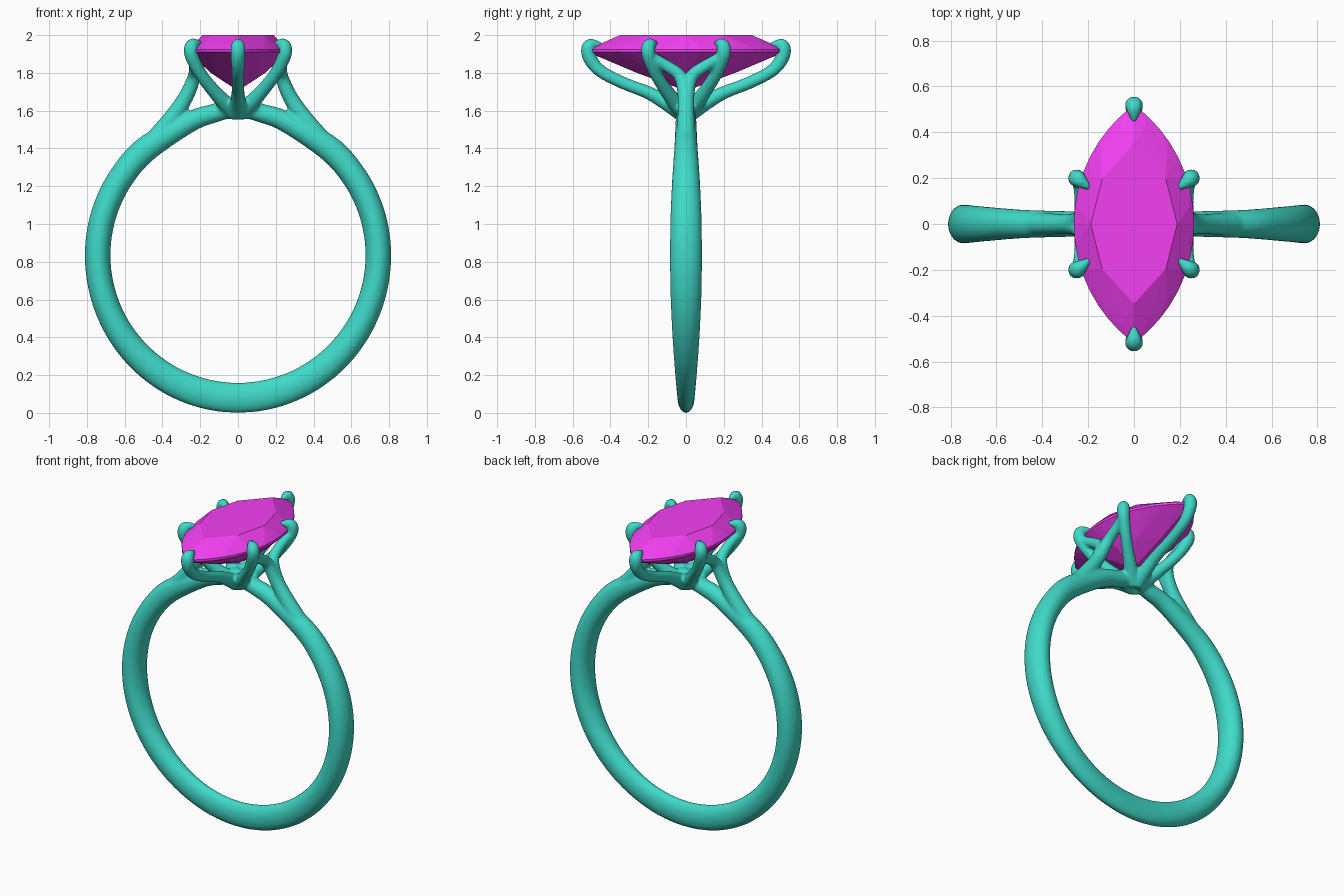
import bpy, bmesh
from math import sin, cos, pi, radians, sqrt, asin
from mathutils import Vector

if "Cube" in bpy.data.objects:
    bpy.data.objects.remove(bpy.data.objects["Cube"])


def material(name, color):
    m = bpy.data.materials.new(name)
    m.diffuse_color = (*color, 1)
    m.use_nodes = True
    m.node_tree.nodes["Principled BSDF"].inputs["Base Color"].default_value = m.diffuse_color
    return m


def add_object(name, bm, mat):
    bmesh.ops.recalc_face_normals(bm, faces=bm.faces)
    me = bpy.data.meshes.new(name)
    bm.to_mesh(me)
    bm.free()
    ob = bpy.data.objects.new(name, me)
    bpy.context.collection.objects.link(ob)
    me.materials.append(mat)
    return ob


def spline(pts, steps=6):
    """Catmull-Rom through tuples of any length."""
    p = [Vector(q) for q in pts]
    p = [2 * p[0] - p[1]] + p + [2 * p[-1] - p[-2]]
    out = []
    for i in range(1, len(p) - 2):
        a, b, c, d = p[i - 1:i + 3]
        for s in range(steps):
            t = s / steps
            out.append(0.5 * (2 * b + (c - a) * t + (2 * a - 5 * b + 4 * c - d) * t * t
                              + (3 * b - a - 3 * c + d) * t ** 3))
    return out + [p[-2]]


def tube(bm, pts, side, segs=20):
    """Sweep an ellipse; each point is (x, y, z, thickness, width along side)."""
    path = spline(pts)
    pos = [Vector(q[:3]) for q in path]
    rings = []
    for i, q in enumerate(path):
        tan = (pos[min(i + 1, len(pos) - 1)] - pos[max(i - 1, 0)]).normalized()
        s = Vector(side)
        s = (s - tan * s.dot(tan)).normalized()
        n = tan.cross(s)
        rings.append([bm.verts.new(pos[i] + n * q[3] * cos(a) + s * q[4] * sin(a))
                      for a in (2 * pi * k / segs for k in range(segs))])
    for r0, r1 in zip(rings, rings[1:]):
        for k in range(segs):
            j = (k + 1) % segs
            bm.faces.new((r0[k], r0[j], r1[j], r1[k]))
    # rounded ends
    for r, i, j in ((rings[0], 0, 1), (rings[-1], -1, -2)):
        tip = bm.verts.new(pos[i] + (pos[i] - pos[j]).normalized() * path[i][3] * 0.6)
        for k in range(segs):
            bm.faces.new((r[k], r[(k + 1) % segs], tip))


metal = material("teal_metal", (0.05, 0.70, 0.58))
gem_mat = material("magenta_gem", (0.90, 0.05, 0.90))
bm = bmesh.new()

# Band: round hoop, then shoulders dipping into the centre of the head
half = []
for deg in range(0, 146, 14):
    t = radians(deg)
    f = max(cos(t), 0) ** 2
    r = 0.743 + 0.012 * f
    half.append((r * sin(t), 0, 0.835 - r * cos(t), 0.068 + 0.012 * f, 0.085 - 0.04 * cos(t) ** 2))
half += [(0.25, 0, 1.543, 0.055, 0.055), (0.12, 0, 1.588, 0.05, 0.05), (0, 0, 1.625, 0.05, 0.05)]
tube(bm, [(-x, *q) for x, *q in half[:0:-1]] + half, (0, 1, 0), 28)

# Claws: radial profiles (distance, height, radius)
end_claw = [(0.02, 1.59, 0.05), (0.10, 1.64, 0.042), (0.20, 1.695, 0.035), (0.34, 1.75, 0.033),
            (0.46, 1.815, 0.034), (0.513, 1.89, 0.038), (0.508, 1.945, 0.037), (0.45, 1.953, 0.012)]
side_claw = [(0.02, 1.59, 0.05), (0.10, 1.65, 0.042), (0.17, 1.71, 0.036), (0.25, 1.79, 0.034),
             (0.305, 1.87, 0.036), (0.320, 1.92, 0.038), (0.305, 1.95, 0.034), (0.25, 1.958, 0.012)]


def claw(profile, dx, dy):
    tube(bm, [(d * dx, d * dy, z, r, r) for d, z, r in profile], (-dy, dx, 0))


for sy in (-1, 1):
    claw(end_claw, 0, sy)
    for sx in (-1, 1):
        claw(side_claw, sx * 0.78, sy * 0.626)
        # Forked shoulder arm rising from the band to each side claw
        arm = [(0.44, 0, 1.45, 0.05), (0.34, 0, 1.575, 0.045), (0.272, 0.005, 1.68, 0.04),
               (0.232, 0.03, 1.78, 0.035), (0.228, 0.10, 1.835, 0.032), (0.236, 0.18, 1.88, 0.03)]
        tube(bm, [(sx * x, sy * y, z, r, r) for x, y, z, r in arm], (1, 0, 0))

# Fuse all the metal into one soft, cast-looking surface
ring = add_object("ring_setting", bm, metal)
rm = ring.modifiers.new("fuse", 'REMESH')
rm.mode = 'VOXEL'
rm.voxel_size = 0.009
rm.use_smooth_shade = True
sm = ring.modifiers.new("soften", 'SMOOTH')
sm.factor = 0.5
sm.iterations = 5

# Marquise gem: hull of table, girdle, pavilion ring and culet
L, W = 0.52, 0.262
R = (L * L + W * W) / (2 * W)
A = asin(L / R)


def outline(n, sx, sy, z, off=0):
    """Pointed oval made from two arcs, n segments per side."""
    pts = []
    for s in (-1, 1):
        for k in range(n):
            a = -A + 2 * A * (k + off) / n
            pts.append(Vector((s * (R * cos(a) - (R - W)) * sx, s * R * sin(a) * sy, z)))
    return pts


bm = bmesh.new()
points = (outline(4, 0.72, 0.67, 2.0) + outline(8, 0.93, 0.92, 1.945, 0.5)
          + outline(16, 1, 1, 1.925) + outline(16, 1, 1, 1.91)
          + outline(4, 0.55, 0.5, 1.80) + [Vector((0, 0, 1.705))])
for p in points:
    bm.verts.new(p)
bmesh.ops.remove_doubles(bm, verts=bm.verts, dist=0.0005)
res = bmesh.ops.convex_hull(bm, input=bm.verts)
bmesh.ops.delete(bm, geom=[v for v in bm.verts if not v.link_faces], context='VERTS')
add_object("marquise_gem", bm, gem_mat)
